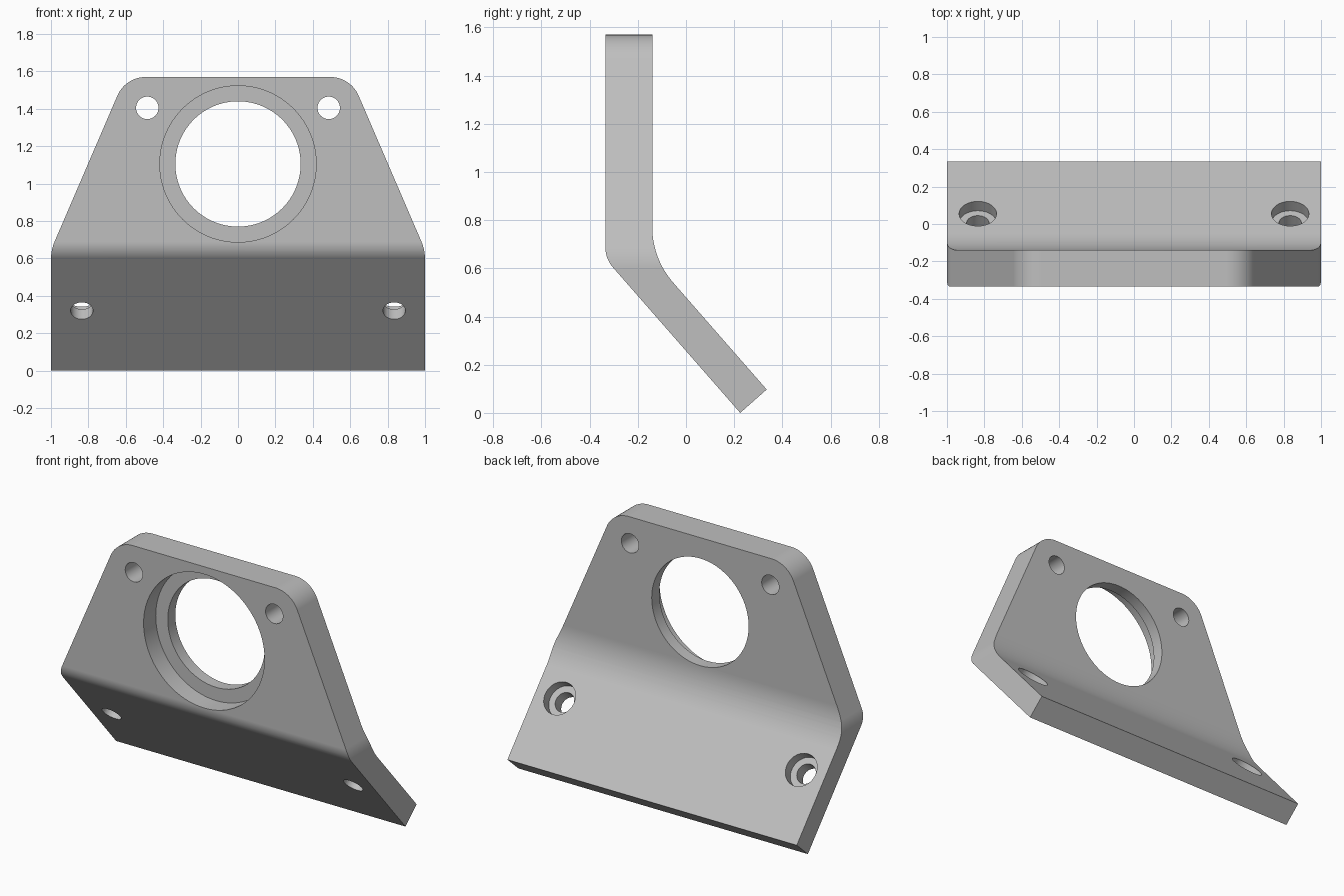
import bpy
import bmesh
import math
from mathutils import Vector, Matrix

cube = bpy.data.objects.get("Cube")
if cube:
    bpy.data.objects.remove(cube, do_unlink=True)

# One plain grey finish
GREY = (0.52, 0.52, 0.52, 1)
grey = bpy.data.materials.new("plain grey")
grey.use_nodes = True
grey.diffuse_color = GREY
grey.node_tree.nodes["Principled BSDF"].inputs["Base Color"].default_value = GREY


def rounded(corners, steps=14):
    """Turn (u, v, radius) corners into a polygon with filleted corners."""
    points = []
    for i, (u, v, radius) in enumerate(corners):
        corner = Vector((u, v))
        if not radius:
            points.append(corner)
            continue
        to_prev = (Vector(corners[i - 1][:2]) - corner).normalized()
        to_next = (Vector(corners[(i + 1) % len(corners)][:2]) - corner).normalized()
        half = to_prev.angle(to_next) / 2
        centre = corner + (to_prev + to_next).normalized() * radius / math.sin(half)
        start = corner + to_prev * radius / math.tan(half) - centre
        end = corner + to_next * radius / math.tan(half) - centre
        turn = start.angle(end)
        for k in range(steps + 1):
            t = k / steps
            points.append(centre + (start * math.sin((1 - t) * turn)
                                    + end * math.sin(t * turn)) / math.sin(turn))
    return points


def add_object(name, bm):
    bmesh.ops.recalc_face_normals(bm, faces=bm.faces)
    mesh = bpy.data.meshes.new(name)
    bm.to_mesh(mesh)
    bm.free()
    mesh.materials.append(grey)
    obj = bpy.data.objects.new(name, mesh)
    bpy.context.collection.objects.link(obj)
    return obj


def prism(name, points, place, sweep):
    """Extrude a flat polygon along the sweep vector."""
    bm = bmesh.new()
    face = bm.faces.new([bm.verts.new(place(p)) for p in points])
    new = bmesh.ops.extrude_face_region(bm, geom=[face])["geom"]
    bmesh.ops.translate(bm, vec=sweep,
                        verts=[g for g in new if isinstance(g, bmesh.types.BMVert)])
    return add_object(name, bm)


def drill(name, start, end, radius, sides=48):
    """Cylinder cutter running between two points."""
    axis = Vector(end) - Vector(start)
    turn = axis.to_track_quat("Z", "Y").to_matrix().to_4x4()
    bm = bmesh.new()
    bmesh.ops.create_cone(bm, cap_ends=True, segments=sides, radius1=radius,
                          radius2=radius, depth=axis.length,
                          matrix=Matrix.Translation(Vector(start) + axis / 2) @ turn)
    return add_object(name, bm)


def apply_boolean(target, cutter, operation):
    cutter.hide_render = True
    mod = target.modifiers.new("cut", "BOOLEAN")
    mod.operation = operation
    mod.solver = "EXACT"
    mod.object = cutter
    bpy.context.view_layer.objects.active = target
    bpy.ops.object.modifier_apply(modifier=mod.name)
    bpy.data.objects.remove(cutter, do_unlink=True)


# Bent plate: side profile swept across the width
FRONT, BACK, TOP = -0.335, -0.14, 1.57
side = rounded([(FRONT, TOP, 0), (FRONT, 0.64, 0.13), (0.225, 0, 0),
                (0.335, 0.097, 0), (BACK, 0.64, 0.35), (BACK, TOP, 0)])
bracket = prism("angled_bracket", side, lambda p: (-1, p.x, p.y), (2, 0, 0))

# Tapered front outline with rounded shoulders
half = [(1.0, 0.645, 0.25), (0.602, TOP, 0.165)]
outline = rounded([(1.0, -0.2, 0)] + half
                  + [(-x, z, r) for x, z, r in reversed(half)] + [(-1.0, -0.2, 0)])
blank = prism("outline_cutter", outline, lambda p: (p.x, -1, p.y), (0, 2, 0))
apply_boolean(bracket, blank, "INTERSECT")

# Large stepped bore, recessed from the front
BORE_Z = 1.105
apply_boolean(bracket, drill("bore_cutter", (0, -1, BORE_Z), (0, 1, BORE_Z), 0.335, 96),
              "DIFFERENCE")
apply_boolean(bracket, drill("recess_cutter", (0, -1, BORE_Z), (0, FRONT + 0.12, BORE_Z),
                             0.418, 96), "DIFFERENCE")

# Shoulder holes and counterbored foot holes, mirrored left and right
normal = Vector((0, 0.75, 0.66)).normalized()
for s in (-1, 1):
    apply_boolean(bracket, drill("shoulder_cutter", (s * 0.485, -1, 1.405),
                                 (s * 0.485, 1, 1.405), 0.06), "DIFFERENCE")
    seat = Vector((s * 0.835, -0.055, 0.32)) + normal * 0.08
    apply_boolean(bracket, drill("foot_cutter", seat - normal * 0.3,
                                 seat + normal * 0.3, 0.06), "DIFFERENCE")
    apply_boolean(bracket, drill("counterbore_cutter", seat, seat + normal * 0.3, 0.1),
                  "DIFFERENCE")

# Smooth curves, crisp edges
bpy.ops.object.select_all(action="DESELECT")
bracket.select_set(True)
bpy.context.view_layer.objects.active = bracket
bpy.ops.object.shade_smooth_by_angle(angle=math.radians(25))
weighted = bracket.modifiers.new("flat_face_normals", "WEIGHTED_NORMAL")
weighted.keep_sharp = True
